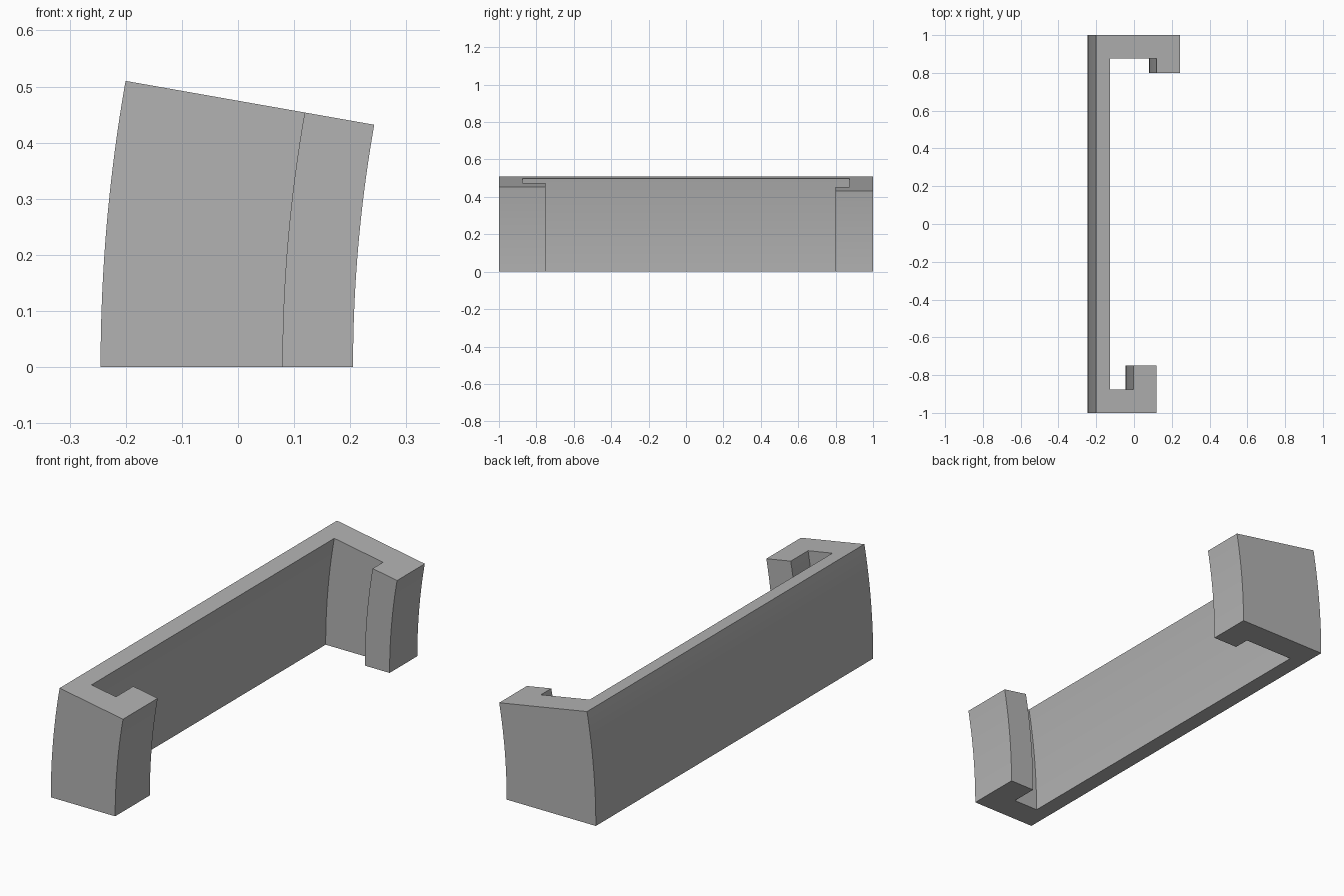
import bpy, bmesh, math
from mathutils import Matrix, Vector

cube = bpy.data.objects.get("Cube")
if cube:
    bpy.data.objects.remove(cube, do_unlink=True)

OUTER_X = -0.245      # outer face of the back wall at ground level
RADIUS = 2.937        # bend radius of that face
SWEEP = math.radians(10)
STEPS = 16

# Hooked channel section: (distance from the outer face, y)
section = [
    (0, -1), (0.325, -1), (0.325, -0.75), (0.2, -0.75), (0.2, -0.875),
    (0.075, -0.875), (0.075, 0.875), (0.325, 0.875), (0.325, 0.8),
    (0.45, 0.8), (0.45, 1), (0, 1),
]

# Plain grey material
grey = bpy.data.materials.new("plain_grey")
grey.use_nodes = True
colour = (0.45, 0.45, 0.45, 1)
grey.diffuse_color = colour
grey.node_tree.nodes["Principled BSDF"].inputs["Base Color"].default_value = colour

# Sweep the section upwards along an arc about a y-parallel axis
bm = bmesh.new()
pivot = Vector((OUTER_X + RADIUS, 0, 0))
rings = []
for i in range(STEPS + 1):
    turn = Matrix.Rotation(SWEEP * i / STEPS, 4, 'Y')
    rings.append([bm.verts.new(pivot + turn @ Vector((d - RADIUS, y, 0)))
                  for d, y in section])
n = len(section)
for low, high in zip(rings, rings[1:]):
    for k in range(n):
        j = (k + 1) % n
        bm.faces.new((low[k], low[j], high[j], high[k]))

# Flat end caps
bm.faces.new(rings[0][::-1])
bm.faces.new(rings[-1])
bmesh.ops.recalc_face_normals(bm, faces=bm.faces)

mesh = bpy.data.meshes.new("curved_clip_bracket")
bm.to_mesh(mesh)
bm.free()
mesh.materials.append(grey)
bracket = bpy.data.objects.new("curved_clip_bracket", mesh)
bpy.context.collection.objects.link(bracket)

# Smooth the curved faces, keep the corners crisp
bpy.ops.object.select_all(action='DESELECT')
bracket.select_set(True)
bpy.context.view_layer.objects.active = bracket
bpy.ops.object.shade_smooth_by_angle(angle=math.radians(30))
